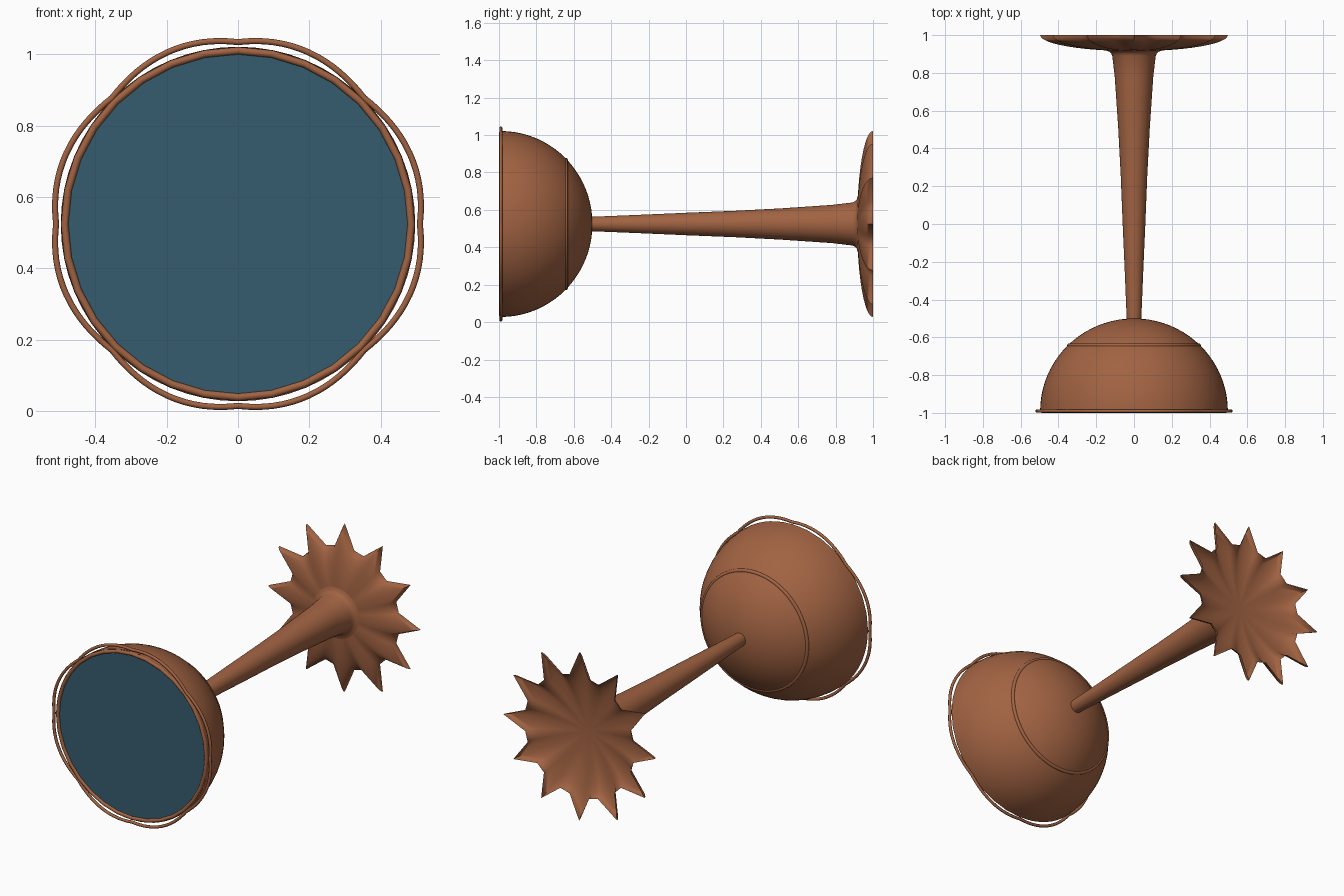
import bpy, bmesh
from math import sin, cos, pi, sqrt, radians

if "Cube" in bpy.data.objects:
    bpy.data.objects.remove(bpy.data.objects["Cube"])

ZC = 0.5245   # height of the shared axis, which runs along y
FRONT = -0.99


def material(name, rgb):
    m = bpy.data.materials.new(name)
    m.diffuse_color = (*rgb, 1)
    m.use_nodes = True
    m.node_tree.nodes["Principled BSDF"].inputs["Base Color"].default_value = m.diffuse_color
    return m


COPPER = material("copper", (0.36, 0.125, 0.055))
BLUE = material("blue", (0.037, 0.107, 0.156))


def sweep(name, profile, segs, mat, radius_scale=None, closed=False, angle=40):
    """Turn a profile of (radius, y) about the y axis.
    profile may be a function of the turn angle."""
    bm = bmesh.new()
    rings = []
    for i in range(segs):
        t = 2 * pi * i / segs + pi / 2
        k = radius_scale(i) if radius_scale else 1
        pts = profile(t) if callable(profile) else profile
        rings.append([bm.verts.new((r * k * cos(t), y, ZC + r * k * sin(t))) for r, y in pts])
    n = len(rings[0])
    for i in range(segs):
        a, b = rings[i], rings[(i + 1) % segs]
        for j in range(n if closed else n - 1):
            h = (j + 1) % n
            bm.faces.new((a[j], b[j], b[h], a[h]))
    bmesh.ops.remove_doubles(bm, verts=bm.verts, dist=1e-5)
    bmesh.ops.recalc_face_normals(bm, faces=bm.faces)
    me = bpy.data.meshes.new(name)
    bm.to_mesh(me)
    bm.free()
    ob = bpy.data.objects.new(name, me)
    bpy.context.collection.objects.link(ob)
    me.materials.append(mat)
    bpy.ops.object.select_all(action='DESELECT')
    ob.select_set(True)
    bpy.context.view_layer.objects.active = ob
    bpy.ops.object.shade_smooth_by_angle(angle=radians(angle))
    return ob


def circle(r, y, minor, n=12):
    return [(r + minor * cos(2 * pi * j / n), y + minor * sin(2 * pi * j / n)) for j in range(n)]


# Hemispherical bowl
sweep("bowl", [(0.497 * cos(j * pi / 40), FRONT + 0.49 * sin(j * pi / 40)) for j in range(21)], 64, COPPER)

# Raised band around the bowl
sweep("bowl_band", circle(0.343, -0.643, 0.011), 64, COPPER, closed=True)

# Blue front disc
sweep("front_disc", [(0, FRONT), (0.486, FRONT)], 32, BLUE)

# Plain inner rim
sweep("inner_rim", circle(0.486, FRONT, 0.0105), 32, COPPER, closed=True)


# Scalloped outer rim with eight lobes
def lobes(t):
    r = 0.505 + 0.005 * cos(4 * t) + 0.0155 * abs(sin(4 * t))
    return circle(r, FRONT, 0.0085, 10)


sweep("scalloped_rim", lobes, 128, COPPER, closed=True)

# Tapered stem flaring into the foot
sweep("stem", [(0.038, -0.52), (0.049, -0.25), (0.06, 0.0), (0.07, 0.25), (0.083, 0.5),
               (0.102, 0.78), (0.115, 0.89), (0.122, 0.905), (0.132, 0.913), (0.15, 0.9185)],
      48, COPPER)

# Twelve-pointed shallow dish foot: each point is one tip and two valley lines
dish = [(0.497 * sin(j * pi / 24), 1 - 0.085 * cos(j * pi / 24)) for j in range(13)]
sweep("star_foot", dish, 36, COPPER, radius_scale=lambda i: 1 if i % 3 == 0 else 0.72, angle=80)
